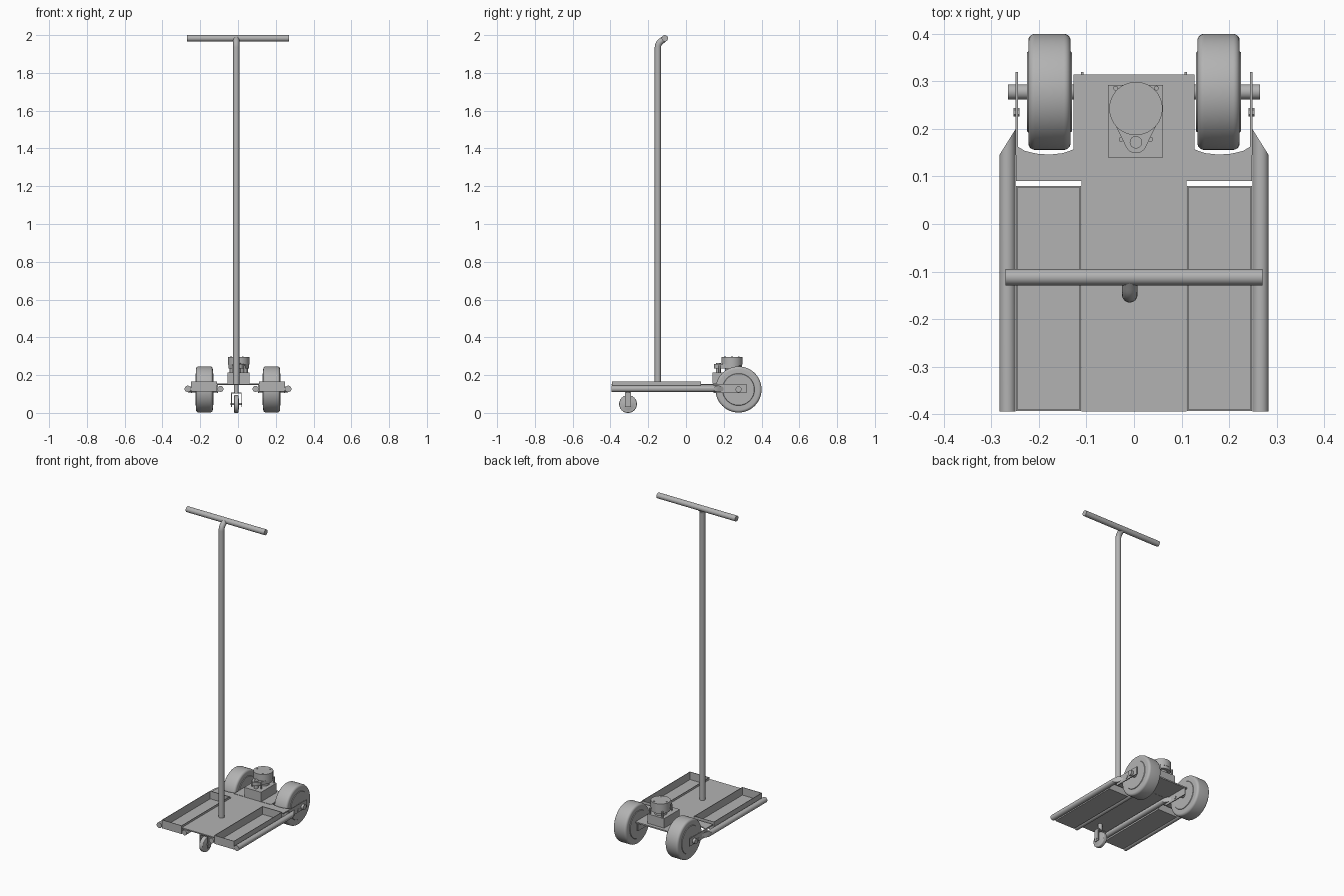
import bpy, bmesh, math
from mathutils import Vector, Matrix
from mathutils.geometry import convex_hull_2d

cube = bpy.data.objects.get("Cube")
if cube:
    bpy.data.objects.remove(cube, do_unlink=True)

grey = bpy.data.materials.new("plain_grey")
grey.use_nodes = True
GREY = (0.45, 0.45, 0.45, 1)
grey.diffuse_color = GREY
grey.node_tree.nodes["Principled BSDF"].inputs["Base Color"].default_value = GREY


def finish(name, bm):
    bmesh.ops.recalc_face_normals(bm, faces=bm.faces)
    mesh = bpy.data.meshes.new(name)
    bm.to_mesh(mesh)
    bm.free()
    obj = bpy.data.objects.new(name, mesh)
    bpy.context.collection.objects.link(obj)
    mesh.materials.append(grey)
    smooth(obj)
    return obj


def smooth(obj):
    bpy.ops.object.select_all(action='DESELECT')
    obj.select_set(True)
    bpy.context.view_layer.objects.active = obj
    bpy.ops.object.shade_smooth_by_angle(angle=math.radians(35))


def box(name, lo, hi):
    bm = bmesh.new()
    lo, hi = Vector(lo), Vector(hi)
    bmesh.ops.create_cube(bm, size=1, matrix=Matrix.Translation((lo + hi) / 2) @ Matrix.Diagonal((*(hi - lo), 1)))
    return finish(name, bm)


def cylinder(name, centre, radius, length, axis='Z', sides=32, miter=0.0):
    """Solid rod; miter pulls the +y end back along x."""
    turn = {'X': Matrix.Rotation(math.pi / 2, 4, 'Y'),
            'Y': Matrix.Rotation(math.pi / 2, 4, 'X'), 'Z': Matrix()}[axis]
    bm = bmesh.new()
    bmesh.ops.create_cone(bm, cap_ends=True, segments=sides, radius1=radius, radius2=radius,
                          depth=length, matrix=Matrix.Translation(centre) @ turn)
    if miter:
        for v in bm.verts:
            if v.co.y > centre[1]:
                v.co.y -= abs(miter) * (radius + math.copysign(1, miter) * (v.co.x - centre[0]))
    return finish(name, bm)


def prism(name, outline, z0, z1):
    bm = bmesh.new()
    face = bm.faces.new([bm.verts.new((x, y, z0)) for x, y in outline])
    up = bmesh.ops.extrude_face_region(bm, geom=[face])['geom']
    bmesh.ops.translate(bm, vec=(0, 0, z1 - z0), verts=[v for v in up if isinstance(v, bmesh.types.BMVert)])
    if face not in bm.faces:
        bm.faces.new([v for v in bm.verts if abs(v.co.z - z0) < 1e-6])
    return finish(name, bm)


def lathe_x(name, centre, profile, steps=64):
    """Spin (x, radius) points about the x axis."""
    bm = bmesh.new()
    verts = [bm.verts.new((x, r, 0)) for x, r in profile]
    edges = [bm.edges.new(p) for p in zip(verts, verts[1:])]
    bmesh.ops.spin(bm, geom=verts + edges, axis=(1, 0, 0), cent=(0, 0, 0),
                   angle=math.tau, steps=steps)
    bmesh.ops.remove_doubles(bm, verts=bm.verts, dist=0.0002)
    bmesh.ops.translate(bm, vec=centre, verts=bm.verts)
    return finish(name, bm)


def wheel_profile(half, radius, round_, hub, bulge):
    tyre = [(half - round_ + round_ * math.sin(a), radius - round_ + round_ * math.cos(a))
            for a in (i * math.pi / 12 for i in range(7))]
    side = tyre + [(half, hub), (half + bulge, hub - 0.002), (half + bulge, 0)]
    return [(-x, r) for x, r in reversed(side)] + side


def circle(cx, cy, r, n=48):
    return [(cx + r * math.cos(i * math.tau / n), cy + r * math.sin(i * math.tau / n)) for i in range(n)]


def tray(name, x0, x1, y0, y1, z0, z1, t):
    """Open box with thin walls and floor."""
    bm = bmesh.new()
    lo, hi = Vector((x0, y0, z0)), Vector((x1, y1, z1))
    bmesh.ops.create_cube(bm, size=1, matrix=Matrix.Translation((lo + hi) / 2) @ Matrix.Diagonal((*(hi - lo), 1)))
    bm.normal_update()
    top = max(bm.faces, key=lambda f: f.normal.z)
    bmesh.ops.inset_region(bm, faces=[top], thickness=t)
    inner = bmesh.ops.extrude_discrete_faces(bm, faces=[top])['faces'][0]
    bmesh.ops.translate(bm, vec=(0, 0, -(z1 - z0 - t)), verts=inner.verts)
    return finish(name, bm)


# Deck plate: narrow in the middle, wide at the rear, curved round the wheels
half = [(0.11, -0.395), (0.11, 0.09), (0.248, 0.09), (0.248, 0.165), (0.23, 0.154), (0.205, 0.148),
        (0.178, 0.146), (0.15, 0.149), (0.127, 0.157)]
prism("deck_plate", half + [(-x, y) for x, y in reversed(half)], 0.147, 0.154)

# Frame, trays, brackets and rear wheels on both sides
WY, WZ = 0.278, 0.124
for s, side in ((1, "left"), (-1, "right")):
    tube_len, tube_y = 0.595, -0.0975
    cylinder(side + "_outer_tube", (s * 0.266, tube_y, 0.127), 0.017, tube_len, 'Y', miter=s * 1.6)
    cylinder(side + "_inner_tube", (s * 0.093, tube_y, 0.127), 0.016, tube_len, 'Y', miter=-s * 1.6)
    xs = sorted((s * 0.112, s * 0.248))
    tray(side + "_tray", xs[0], xs[1], -0.393, 0.08, 0.113, 0.165, 0.004)
    for part, bx in (("outer", 0.247), ("inner", 0.109)):
        box(f"{side}_{part}_bracket", (s * bx - 0.0025, 0.145, 0.104), (s * bx + 0.0025, 0.32, 0.152))
        cylinder(f"{side}_{part}_bolt", (s * bx, 0.235, 0.12), 0.009, 0.013, 'X', sides=6)
    cylinder(side + "_axle", (s * 0.187, WY, WZ), 0.016, 0.156, 'X')
    lathe_x(side + "_wheel", (s * 0.178, WY, WZ), wheel_profile(0.0445, 0.122, 0.014, 0.085, 0.003))

# Drive unit at the rear
MX, MY = 0.004, 0.243
box("motor_base_plate", (-0.127, 0.143, 0.148), (0.127, 0.315, 0.156))
box("motor_block", (-0.055, 0.14, 0.156), (0.061, 0.293, 0.215))
pts = circle(MX, MY, 0.054) + circle(MX, 0.172, 0.023)
prism("belt_cover", [pts[i] for i in convex_hull_2d(pts)], 0.236, 0.258)
cylinder("motor_neck", (MX, MY, 0.227), 0.036, 0.03)
cylinder("motor_disc", (MX, MY, 0.276), 0.056, 0.042, sides=64)
cylinder("small_pulley", (MX, 0.172, 0.238), 0.013, 0.05)
for i in range(3):
    a = math.pi + i * math.tau / 3
    cylinder(f"disc_screw_{i + 1}", (MX + 0.042 * math.cos(a), MY + 0.042 * math.sin(a), 0.297), 0.005, 0.004, sides=16)
for s in (-1, 1):
    for row, (dx, y) in enumerate(((0.031, 0.178), (0.043, 0.286))):
        cylinder(f"standoff_{row + 1}", (MX + s * dx, y, 0.232), 0.005, 0.04, sides=16)

# Steering pole with a bent top
PX, PY, R = -0.009, -0.149, 0.04
path = [(PX, PY, 0.15), (PX, PY, 1.935)]
path += [(PX, PY + R * (1 - math.cos(a)), 1.935 + R * math.sin(a))
         for a in (math.radians(d) for d in range(10, 61, 10))]
path.append((PX, -0.112, 1.983))
curve = bpy.data.curves.new("steering_pole", 'CURVE')
curve.dimensions = '3D'
curve.bevel_depth = 0.0165
curve.bevel_resolution = 6
curve.use_fill_caps = True
spline = curve.splines.new('POLY')
spline.points.add(len(path) - 1)
for p, co in zip(spline.points, path):
    p.co = (*co, 1)
pole = bpy.data.objects.new("steering_pole", curve)
bpy.context.collection.objects.link(pole)
curve.materials.append(grey)
bpy.ops.object.select_all(action='DESELECT')
pole.select_set(True)
bpy.context.view_layer.objects.active = pole
bpy.ops.object.convert(target='MESH')
smooth(pole)
cylinder("handlebar", (0, -0.112, 1.983), 0.017, 0.54, 'X')

# Front caster
CY, CZ = -0.307, 0.047
lathe_x("caster_wheel", (PX, CY, CZ), wheel_profile(0.012, 0.047, 0.005, 0.03, 0.001), 48)
for s, side in ((1, "left"), (-1, "right")):
    x = PX + s * 0.026
    box(f"caster_fork_{side}", (x - 0.002, CY - 0.016, 0.03), (x + 0.002, CY + 0.016, 0.106))
box("caster_fork_top", (PX - 0.028, CY - 0.016, 0.102), (PX + 0.028, CY + 0.016, 0.107))
cylinder("caster_axle", (PX, CY, CZ), 0.006, 0.06, 'X', sides=16)
cylinder("caster_stem", (PX, CY, 0.127), 0.012, 0.042, sides=24)
